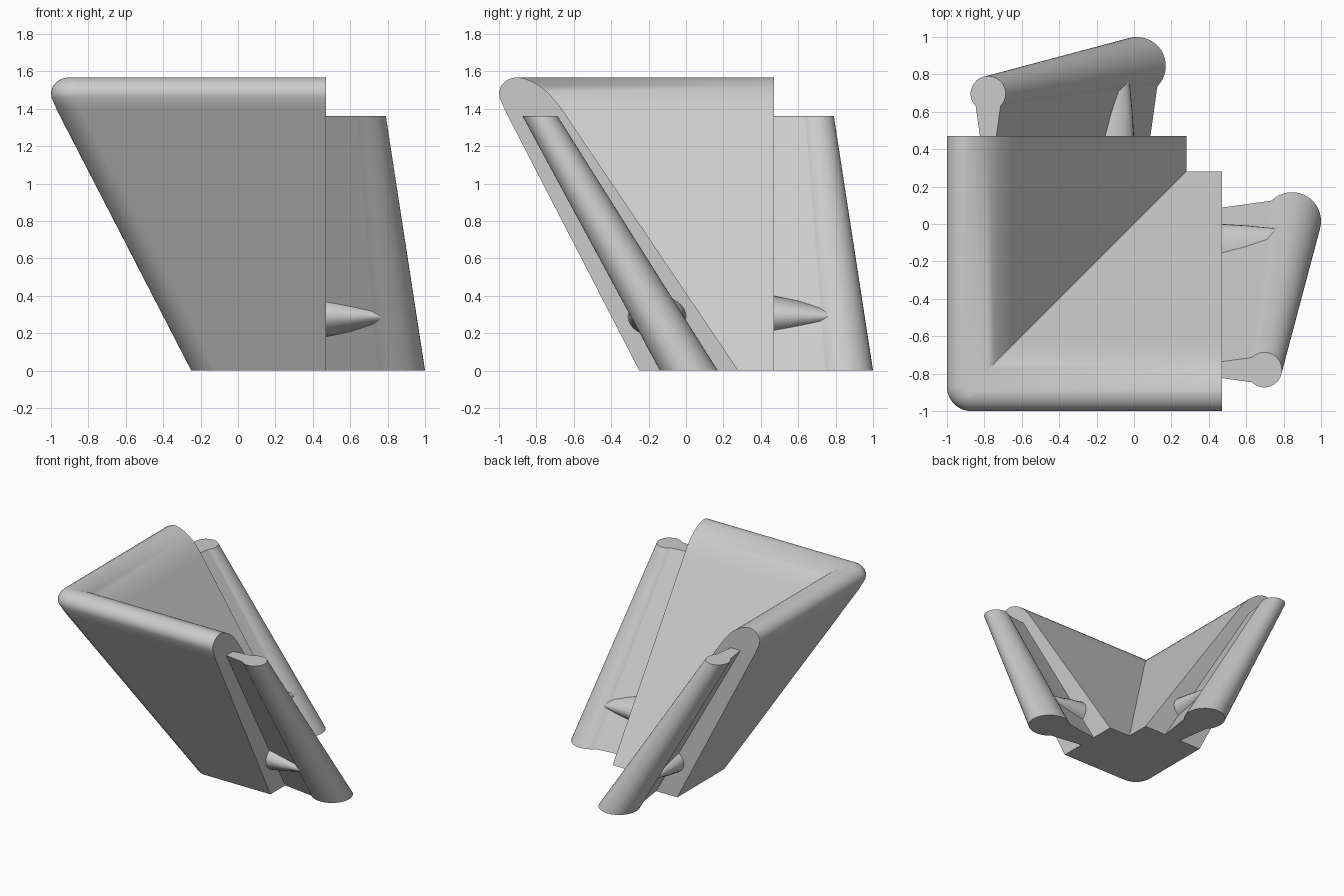
import bpy, bmesh, math
from mathutils import Matrix

cube = bpy.data.objects.get("Cube")
if cube:
    bpy.data.objects.remove(cube)

grey = bpy.data.materials.new("light_grey")
grey.use_nodes = True
colour = (0.6, 0.6, 0.6, 1)
grey.diffuse_color = colour
grey.node_tree.nodes["Principled BSDF"].inputs["Base Color"].default_value = colour

END = 0.47           # cut end of both walls
SWAP = Matrix(((0, 1, 0, 0), (1, 0, 0, 0), (0, 0, 1, 0), (0, 0, 0, 1)))


def loft(name, rings, swap=False):
    """Skin a stack of matching closed sections and cap both ends."""
    bm = bmesh.new()
    rows = [[bm.verts.new(p) for p in ring] for ring in rings]
    n = len(rows[0])
    for a, b in zip(rows, rows[1:]):
        for i in range(n):
            j = (i + 1) % n
            bm.faces.new((a[i], a[j], b[j], b[i]))
    bm.faces.new(rows[0])
    bm.faces.new(rows[-1])
    if swap:
        bm.transform(SWAP)
    bmesh.ops.recalc_face_normals(bm, faces=bm.faces)
    mesh = bpy.data.meshes.new(name)
    bm.to_mesh(mesh)
    bm.free()
    mesh.materials.append(grey)
    obj = bpy.data.objects.new(name, mesh)
    bpy.context.collection.objects.link(obj)
    bpy.ops.object.select_all(action='DESELECT')
    obj.select_set(True)
    bpy.context.view_layer.objects.active = obj
    bpy.ops.object.shade_smooth_by_angle(angle=math.radians(50))
    normals = obj.modifiers.new("even_shading", 'WEIGHTED_NORMAL')
    normals.keep_sharp = True
    return obj


def wall_section(z, outer, inner):
    """L-shaped slice with a rounded outer corner."""
    r = 0.13 - 0.9 * max(0, outer + 1) if z > 1.49 else 0.13
    c = outer + r
    arc = [math.pi * (1 + i / 20) for i in range(11)]
    pts = [(outer, END)]
    pts += [(c + r * math.cos(a), c + r * math.sin(a)) for a in arc]
    pts += [(END, outer), (END, inner), (inner, inner), (inner, END)]
    return [(x, y, z) for x, y in pts]


# Leaning corner walls: height, outer face, inner face
levels = [(0, -0.25, 0.28), (1.38, -0.962, -0.652), (1.42, -0.98, -0.68),
          (1.46, -0.997, -0.714), (1.49, -1.0, -0.743), (1.52, -0.99, -0.78),
          (1.545, -0.968, -0.822), (1.56, -0.942, -0.86), (1.568, -0.91, -0.895)]
loft("corner_walls", [wall_section(*lv) for lv in levels])


def rail_section(z, scale, y):
    """Keyhole slice: a flared web ending in a round bar."""
    pts = [(-0.02, 0.07), (-0.02, -0.07)]
    for i in range(33):
        a = math.radians(-135 + 270 * i / 32)
        pts.append((0.375 + 0.155 * math.cos(a), 0.155 * math.sin(a)))
    return [(END + u * scale, y + v * scale, z) for u, v in pts]


def peg_section(x, half_y, half_z):
    ring = [2 * math.pi * i / 32 for i in range(32)]
    return [(x, -0.155 + half_y * math.cos(a), 0.29 + half_z * math.sin(a))
            for a in ring]


# Tapered rail and reinforcing peg on each wall end
for side, swap in (("right", False), ("back", True)):
    loft(side + "_rail",
         [rail_section(0, 1, 0.015), rail_section(1.36, 0.605, -0.78)], swap)
    loft(side + "_peg",
         [peg_section(0.46, 0.156, 0.111), peg_section(0.6, 0.147, 0.085),
          peg_section(0.77, 0.13, 0.04)], swap)
